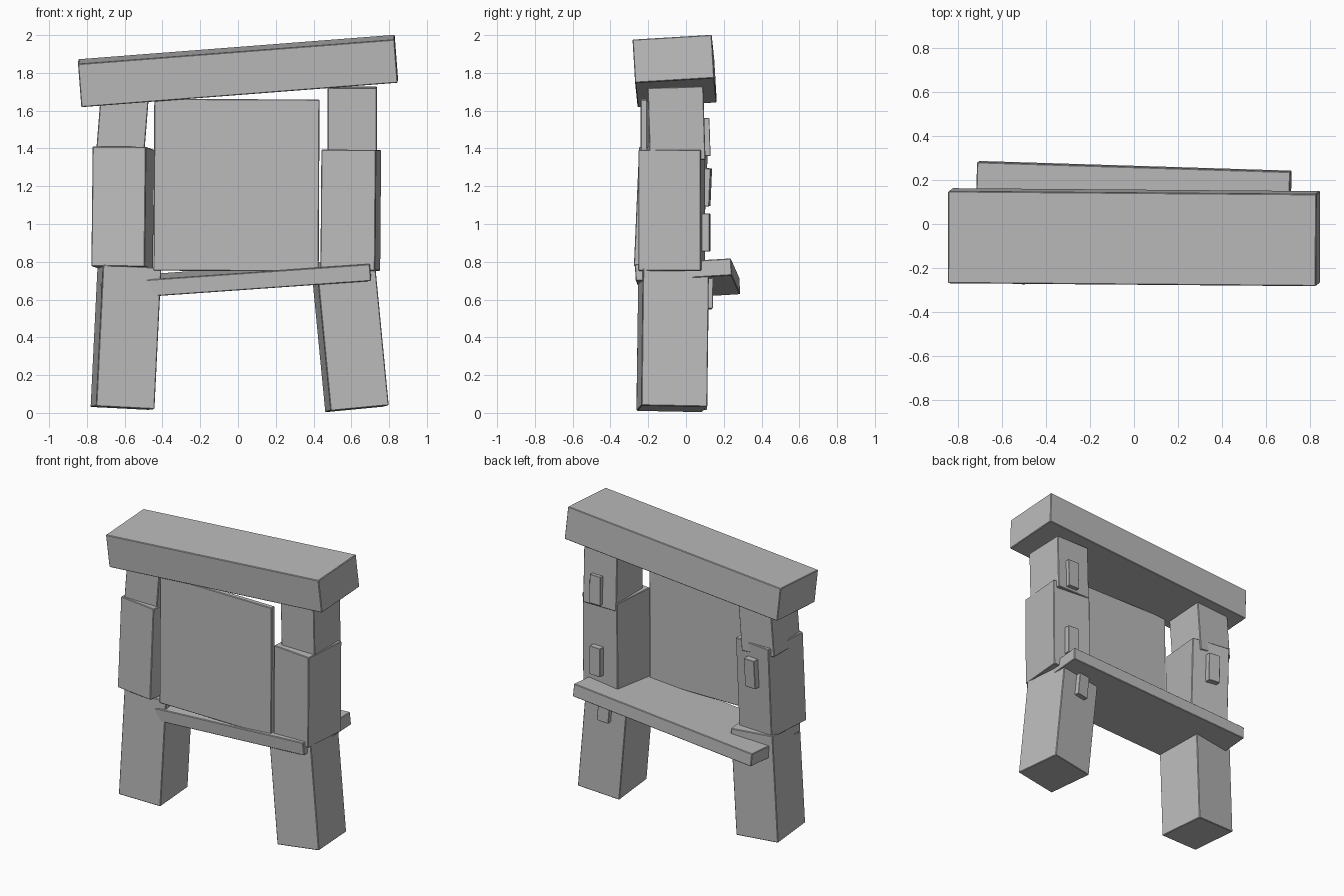
import bpy
from mathutils import Euler

old = bpy.data.objects.get("Cube")
if old:
    bpy.data.objects.remove(old, do_unlink=True)

# Single stone colour
stone = bpy.data.materials.new("grey_stone")
stone.use_nodes = True
colour = (0.5, 0.5, 0.5, 1)
stone.diffuse_color = colour
bsdf = next(n for n in stone.node_tree.nodes if n.type == 'BSDF_PRINCIPLED')
bsdf.inputs["Base Color"].default_value = colour


def slab(name, centre, size, turn=(0, 0, 0), edge=0.004):
    """A crookedly laid block with slightly worn edges."""
    bpy.ops.mesh.primitive_cube_add(size=1, location=centre)
    ob = bpy.context.object
    ob.name = name
    for v in ob.data.vertices:
        v.co = [c * s for c, s in zip(v.co, size)]
    ob.rotation_euler = Euler(turn)
    ob.data.materials.append(stone)
    bevel = ob.modifiers.new("worn_edges", 'BEVEL')
    bevel.width = edge
    bevel.segments = 1
    return ob


# Lintel across the top
slab("lintel", (0, -0.06, 1.81), (1.68, 0.42, 0.23), (0.06, -0.077, -0.008))

# Splayed legs
slab("left_leg", (0.594, -0.07, 0.395), (0.31, 0.35, 0.75), (-0.02, -0.095, 0.085))
slab("right_leg", (-0.593, -0.07, 0.4), (0.31, 0.35, 0.75), (-0.01, 0.05, 0.085))

# Wide middle blocks
slab("left_middle_block", (0.597, -0.075, 1.073), (0.29, 0.33, 0.64), (0, 0.008, -0.085))
slab("right_middle_block", (-0.61, -0.08, 1.085), (0.285, 0.33, 0.635), (-0.045, 0.005, -0.135))

# Narrow upper blocks under the lintel
slab("left_upper_block", (0.605, -0.05, 1.53), (0.26, 0.295, 0.39), (0.03, 0, 0))
slab("right_upper_block", (-0.613, -0.055, 1.51), (0.255, 0.295, 0.36), (0, 0.08, 0))

# Front panel
slab("front_panel", (-0.008, -0.222, 1.206), (0.875, 0.036, 0.91), (0, 0.005, 0))

# Tilted shelf running through to the back
slab("shelf", (-0.005, 0.008, 0.708), (1.43, 0.51, 0.09), (0.06, -0.07, -0.031))

# Small plates on the back
plate = (0.085, 0.05, 0.2)
slab("left_upper_plate", (0.625, 0.102, 1.46), plate, (0.03, 0, 0), 0.002)
slab("left_middle_plate", (0.625, 0.102, 0.955), plate, (0, 0, -0.05), 0.002)
slab("left_leg_plate", (0.55, 0.115, 0.65), plate, (-0.02, -0.095, 0.085), 0.002)
slab("right_middle_plate", (-0.59, 0.105, 1.195), plate, (-0.045, 0.02, -0.1), 0.002)
